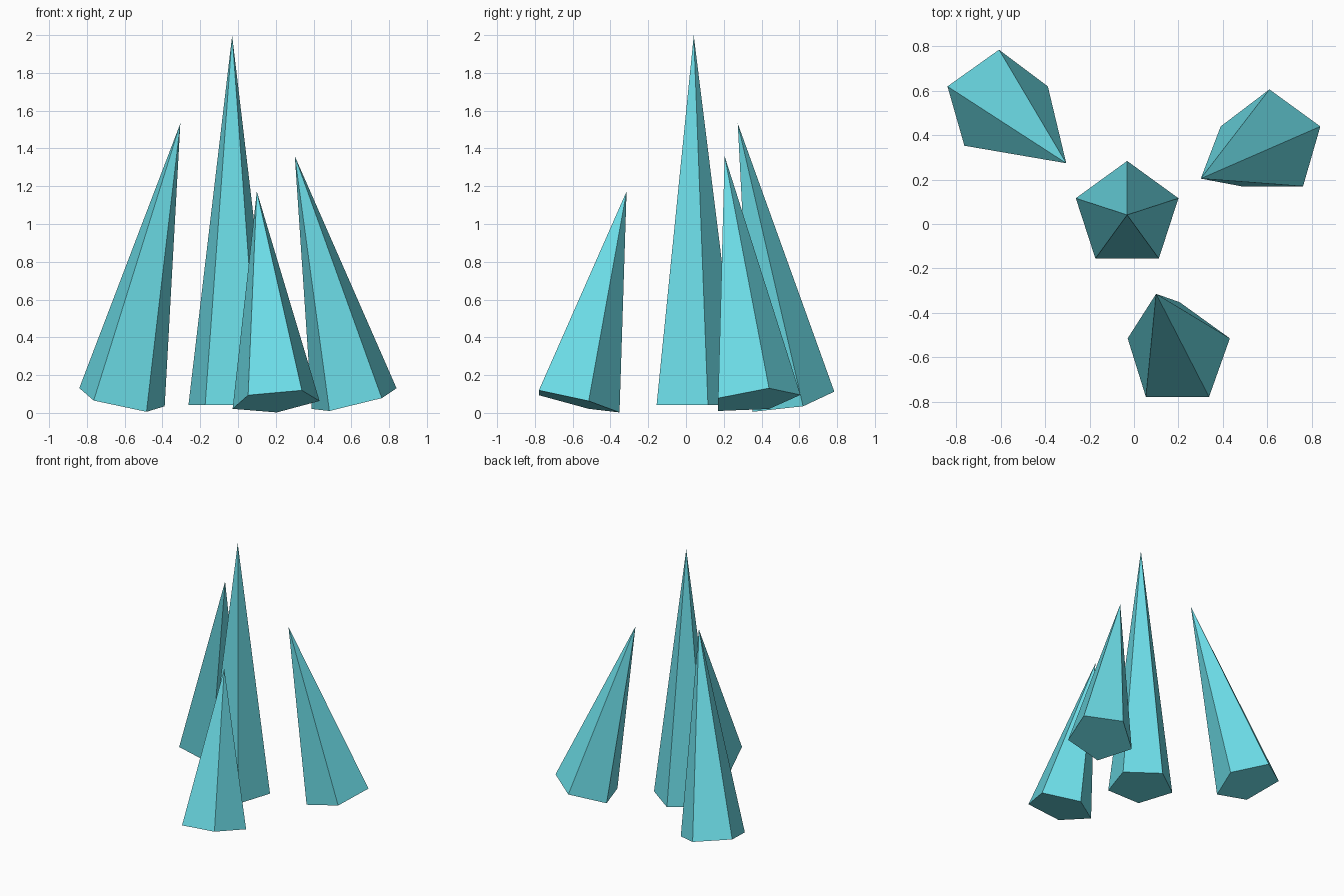
import bpy
import bmesh
from math import cos, sin, pi
from mathutils import Vector, Euler

if "Cube" in bpy.data.objects:
    bpy.data.objects.remove(bpy.data.objects["Cube"])

RADIUS = 0.243

crystal_mat = bpy.data.materials.new("crystal_cyan")
crystal_mat.diffuse_color = (0.15, 0.72, 0.80, 1.0)
crystal_mat.use_nodes = True
crystal_mat.node_tree.nodes["Principled BSDF"].inputs["Base Color"].default_value = crystal_mat.diffuse_color


def crystal(name, base, height, tilt_x=0.0, tilt_y=0.0):
    """Five-sided spike with a closed base, tilted about its base centre."""
    bm = bmesh.new()
    ring = [bm.verts.new((RADIUS * sin(2 * pi * i / 5), RADIUS * cos(2 * pi * i / 5), 0))
            for i in range(5)]
    tip = bm.verts.new((0, 0, height))
    bm.faces.new(ring)
    for i in range(5):
        bm.faces.new((ring[i], tip, ring[(i + 1) % 5]))
    bmesh.ops.recalc_face_normals(bm, faces=bm.faces)
    mesh = bpy.data.meshes.new(name)
    bm.to_mesh(mesh)
    bm.free()
    mesh.materials.append(crystal_mat)
    obj = bpy.data.objects.new(name, mesh)
    obj.location = Vector(base)
    obj.rotation_euler = Euler((tilt_x, tilt_y, 0))
    bpy.context.collection.objects.link(obj)
    return obj


# Tall upright spike in the middle
crystal("center_crystal", (-0.031, 0.041, 0.043), 1.955)

# Three shorter spikes leaning in towards it
crystal("left_crystal", (-0.617, 0.546, 0.070), 1.52, 0.18, 0.21)
crystal("right_crystal", (0.617, 0.365, 0.067), 1.34, 0.12, -0.24)
crystal("front_crystal", (0.200, -0.588, 0.060), 1.15, -0.24, -0.09)
